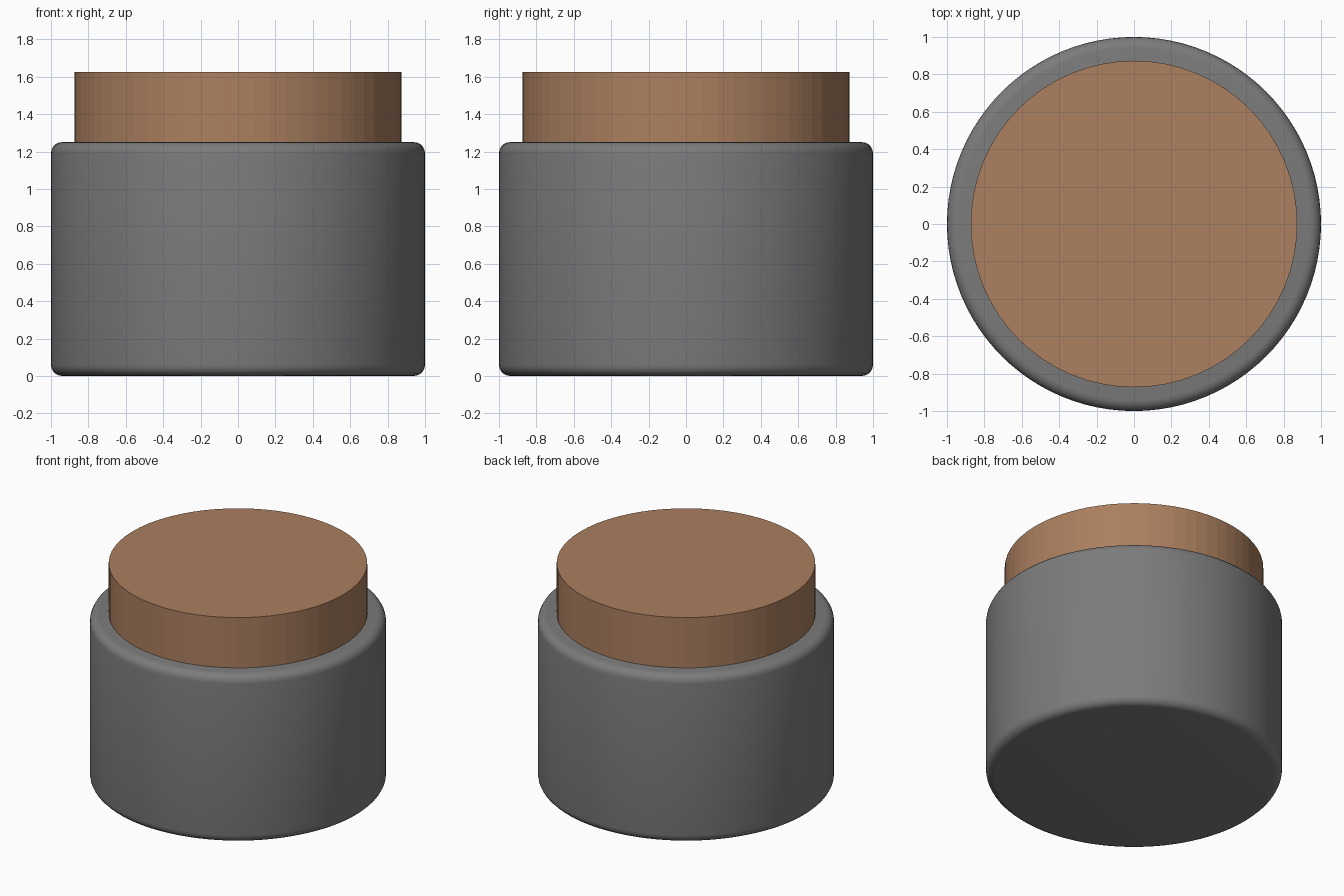
import bpy, bmesh

if "Cube" in bpy.data.objects:
    bpy.data.objects.remove(bpy.data.objects["Cube"])


def cylinder(name, radius, z0, z1, sides, color):
    bpy.ops.mesh.primitive_cylinder_add(vertices=sides, radius=radius, depth=z1 - z0,
                                        location=(0, 0, (z0 + z1) / 2))
    ob = bpy.context.object
    ob.name = name
    mat = bpy.data.materials.new(name + "_color")
    mat.diffuse_color = (*color, 1)
    mat.use_nodes = True
    mat.node_tree.nodes["Principled BSDF"].inputs["Base Color"].default_value = mat.diffuse_color
    ob.data.materials.append(mat)
    return ob


# Dark grey jar body with rounded top and bottom rims
body = cylinder("jar_body", 1.0, 0.0, 1.25, 96, (0.2, 0.2, 0.2))
bm = bmesh.new()
bm.from_mesh(body.data)
rims = [e for e in bm.edges if abs(e.verts[0].co.z - e.verts[1].co.z) < 1e-4]
bmesh.ops.bevel(bm, geom=rims, offset=0.06, segments=5, profile=0.5, affect='EDGES')
for f in bm.faces:
    f.smooth = True
bm.to_mesh(body.data)
bm.free()

# Straight-sided brown lid, flat facets
cylinder("lid", 0.873, 1.24, 1.625, 64, (0.41, 0.215, 0.115))
